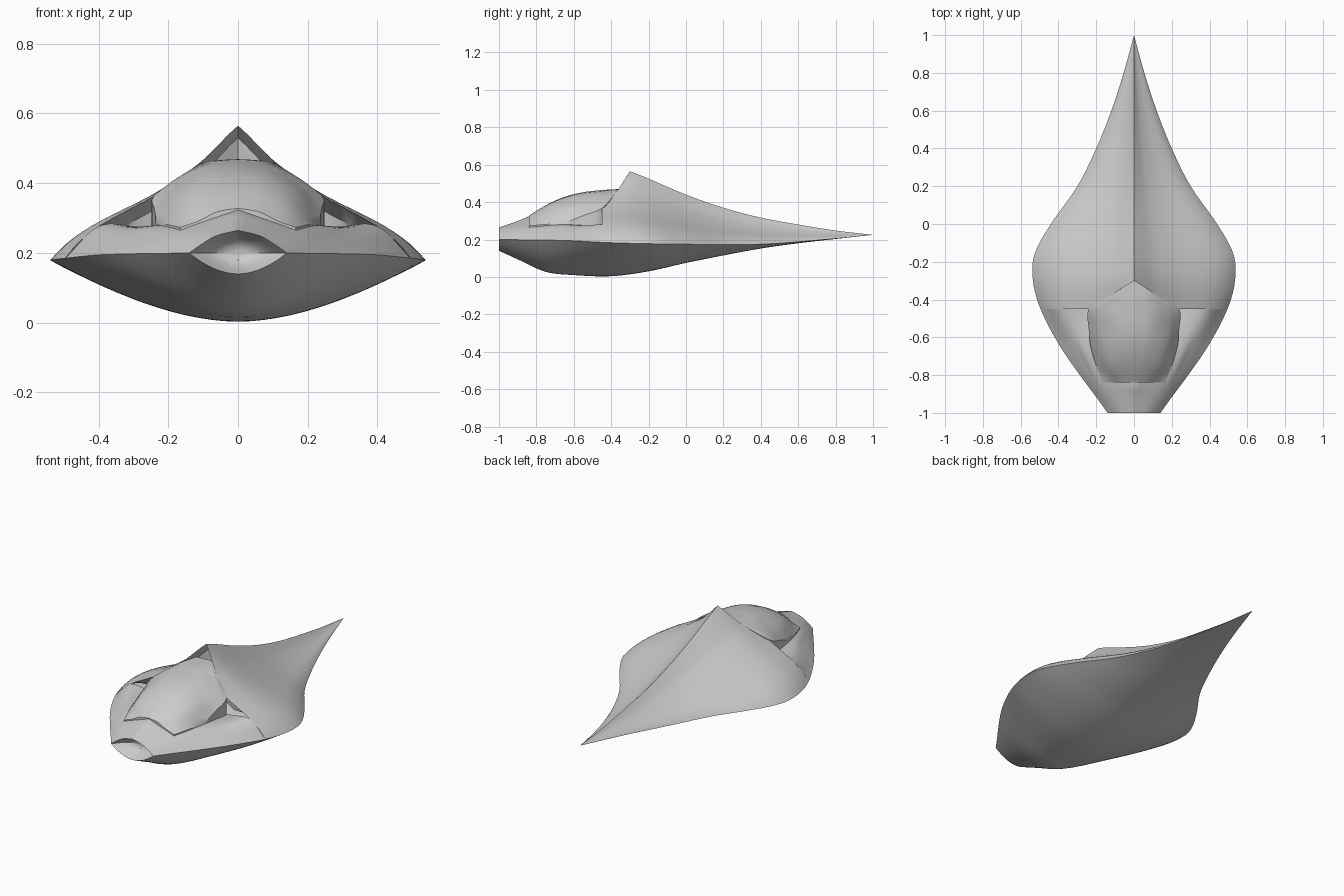
import bpy, bmesh

if "Cube" in bpy.data.objects:
    bpy.data.objects.remove(bpy.data.objects["Cube"])


def interp(table, t):
    """Smooth curve through rows of (key, value, ...)."""
    n = len(table)
    t = min(max(t, table[0][0]), table[-1][0])
    i = max(k for k in range(n - 1) if table[k][0] <= t)

    def slope(k, c):
        a, b = table[max(k - 1, 0)], table[min(k + 1, n - 1)]
        return (b[c] - a[c]) / (b[0] - a[0])
    p, q = table[i], table[i + 1]
    h = q[0] - p[0]
    s = (t - p[0]) / h
    return [p[c] * (2*s**3 - 3*s*s + 1) + q[c] * (3*s*s - 2*s**3)
            + h * (slope(i, c) * (s**3 - 2*s*s + s) + slope(i + 1, c) * (s**3 - s*s))
            for c in range(1, len(p))]


def linear(table, t):
    for p, q in zip(table, table[1:]):
        if t <= q[0]:
            return p[1] + (q[1] - p[1]) * (t - p[0]) / (q[0] - p[0])
    return table[-1][1]


def steps(a, b, n):
    return [a + (b - a) * i / n for i in range(n + 1)]


def build(name, grids):
    """Skin half grids of points, mirrored in x, into one smooth object."""
    bm = bmesh.new()
    for grid in grids:
        for side in (1, -1):
            vs = [[bm.verts.new((x * side, y, z)) for x, y, z in row] for row in grid]
            for a, b in zip(vs, vs[1:]):
                for j in range(len(a) - 1):
                    bm.faces.new((a[j], a[j + 1], b[j + 1], b[j]))
    bmesh.ops.remove_doubles(bm, verts=bm.verts, dist=0.0004)
    bmesh.ops.dissolve_degenerate(bm, edges=bm.edges, dist=0.0001)
    bmesh.ops.recalc_face_normals(bm, faces=bm.faces)
    mesh = bpy.data.meshes.new(name)
    bm.to_mesh(mesh)
    bm.free()
    ob = bpy.data.objects.new(name, mesh)
    bpy.context.collection.objects.link(ob)
    bpy.ops.object.select_all(action='DESELECT')
    ob.select_set(True)
    bpy.context.view_layer.objects.active = ob
    bpy.ops.object.shade_smooth_by_angle(angle=0.6)
    return ob


# Plan half width, edge height, keel height and ridge height along y
WIDTH = [(-1, .14), (-.9, .212), (-.83, .265), (-.65, .39), (-.45, .495), (-.3, .535),
         (-.16, .527), (0, .44), (.2, .30), (.4, .20), (.6, .12), (.8, .055), (1, 0)]
EDGE = [(-1, .2), (-.65, .195), (-.45, .185), (-.3, .18), (0, .175), (.4, .175),
        (.8, .205), (1, .225)]
KEEL = [(-1, .14), (-.88, .085), (-.75, .027), (-.6, .01), (-.4, .004), (-.2, .03), (0, .075),
        (.2, .115), (.4, .152), (.6, .18), (.8, .203), (1, .225)]
RIDGE = [(-.45, .57), (-.37, .57), (-.3, .565), (0, .44), (.2, .37), (.4, .317), (.6, .28),
         (.8, .248), (1, .225)]
# Rear cross-section: fraction of width against fraction of height
SHAPE = [(0, 1), (.1, .855), (.21, .71), (.45, .49), (.79, .25), (.93, .11), (1, 0)]
FRONT_EDGE = [(0, -.3), (.21, -.37), (.485, -.45), (1, -.45)]
# Front deck: y, centre z, then two (x, z) points
DECK = [(-1, .265, .06, .25, .10, .228), (-.9, .298, .10, .27, .165, .24),
        (-.83, .325, .165, .268, .215, .24), (-.65, .28, .23, .28, .31, .25),
        (-.45, .27, .24, .268, .391, .28)]

ys_front = steps(-1, -.45, 14)
ys_rear = steps(-.45, 1, 36)
us = steps(0, .21, 5) + steps(.21, .485, 5)[1:] + steps(.485, .79, 5)[1:] + steps(.79, 1, 5)[1:]


def deck_row(y):
    c, x1, z1, x2, z2 = interp(DECK, y)
    w, e = interp(WIDTH, y)[0], interp(EDGE, y)[0]
    pts = [(0, 0, c), (1, x1, z1), (2, x2, z2), (3, w, e)]
    out = []
    for t in steps(0, 3, 15):
        x, z = interp(pts, t)
        out.append((x, y, z))
    return out


def keel_row(y):
    w, e, k = interp(WIDTH, y)[0], interp(EDGE, y)[0], interp(KEEL, y)[0]
    return [(w * u, y, k + (e - k) * u ** 1.9) for u in steps(0, 1, 14)]


def rear_point(u, y):
    w, e, r = interp(WIDTH, y)[0], interp(EDGE, y)[0], interp(RIDGE, y)[0]
    return (w * u, y, e + (r - e) * interp(SHAPE, u)[0])


def rear_row(y):
    s = (y + .45) / 1.45
    row = []
    for u in us:
        y0 = linear(FRONT_EDGE, u)
        row.append(rear_point(u, y0 + (1 - y0) * s))
    return row


def with_dish(rows):
    """Sink the nose outline inward to make the front opening."""
    rings = [[(x * f, y, .2 + (z - .2) * f) for x, _, z in rows[0]]
             for f, y in ((0, -.92), (.35, -.925), (.65, -.945), (.85, -.98))]
    return rings + rows


# Hull: nose deck, rear shell with ridge, and underside
build("hull", [with_dish([deck_row(y) for y in ys_front]),
               [rear_row(y) for y in ys_rear],
               with_dish([keel_row(y) for y in ys_front + ys_rear[1:]])])

# Recessed lip and bulkhead under the hood and side intakes
lip = [p for p, u in zip(rear_row(-.45), us) if u <= .791]
inner = [(x * .97, y + .07, max(z - .035, .262)) for x, y, z in lip]
floor = [(x, y + .01, .26) for x, y, z in inner]
build("intake_bulkhead", [[lip, inner, floor]])

# Canopy: y, centre z, then three (x, z) points out to the shoulder
CANOPY = [(-.84, .325, .06, .315, .11, .29, .165, .27), (-.75, .38, .07, .372, .14, .343, .20, .278),
          (-.65, .425, .08, .415, .17, .368, .23, .287), (-.55, .45, .09, .437, .18, .385, .24, .325),
          (-.45, .461, .10, .448, .19, .40, .24, .363), (-.40, .465, .06, .461, .12, .445, .165, .415),
          (-.37, .466, .04, .464, .08, .46, .11, .452)]


def canopy_row(y):
    c, x1, z1, x2, z2, x3, z3 = interp(CANOPY, y)
    pts = [(0, 0, c), (1, x1, z1), (2, x2, z2), (3, x3, z3)]
    row = []
    for t in steps(0, 3, 12):
        x, z = interp(pts, t)
        row.append((x, y, z + .003))
    return row + [(x3, y, .255)]


rows = [canopy_row(y) for y in steps(-.84, -.45, 14) + steps(-.45, -.37, 5)[1:]]
# Front lip closes onto the deck, rear end runs back under the hood
front = [(x, y, z - .03) for x, y, z in rows[0]]
back = [(x, -.29, z) for x, y, z in rows[-1]]
build("canopy", [[front] + rows + [back]])
